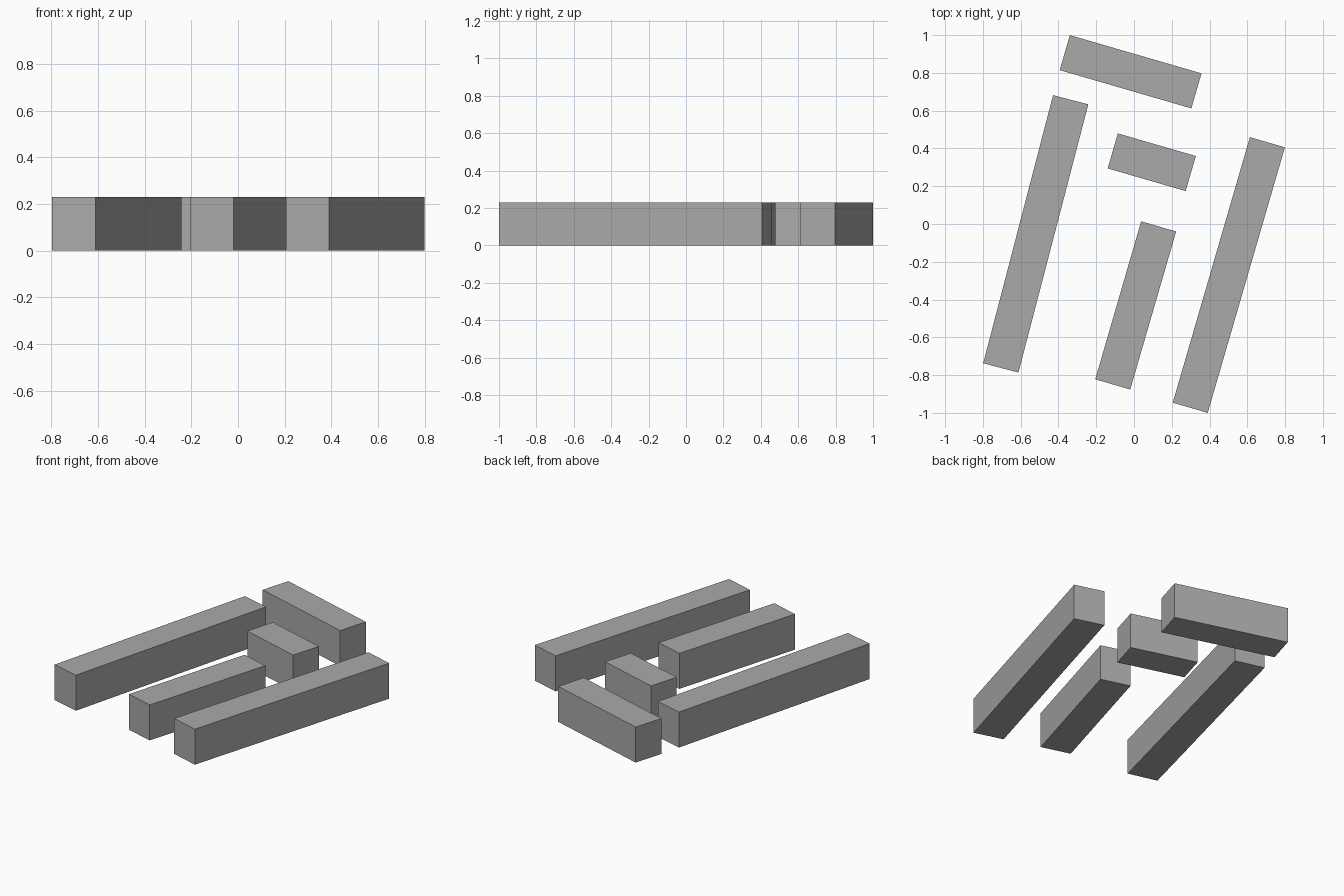
import bpy
import bmesh
from math import radians
from mathutils import Matrix

HEIGHT = 0.23
WIDTH = 0.193

default = bpy.data.objects.get("Cube")
if default:
    bpy.data.objects.remove(default, do_unlink=True)

grey = bpy.data.materials.new("mid_grey")
grey.use_nodes = True
colour = (0.4, 0.4, 0.4, 1.0)
grey.diffuse_color = colour
grey.node_tree.nodes["Principled BSDF"].inputs["Base Color"].default_value = colour


def bar(name, x, y, length, lean):
    """Square-edged bar running along y, leaned clockwise by degrees."""
    mesh = bpy.data.meshes.new(name)
    bm = bmesh.new()
    bmesh.ops.create_cube(bm, size=1, matrix=Matrix.Diagonal((WIDTH, length, HEIGHT, 1)))
    bm.to_mesh(mesh)
    bm.free()
    mesh.materials.append(grey)
    obj = bpy.data.objects.new(name, mesh)
    obj.location = (x, y, HEIGHT / 2)
    obj.rotation_euler.z = -radians(lean)
    bpy.context.collection.objects.link(obj)


# Three long bars lying side by side
bar("right_long_bar", -0.52, -0.052, 1.467, 14.6)
bar("left_long_bar", 0.502, -0.27, 1.464, 16.2)
bar("middle_bar", 0.009, -0.431, 0.871, 16.2)

# Two cross bars behind the middle bar
bar("short_cross_bar", 0.094, 0.327, 0.43, 106.2)
bar("rear_cross_bar", -0.018, 0.806, 0.726, 106.2)
